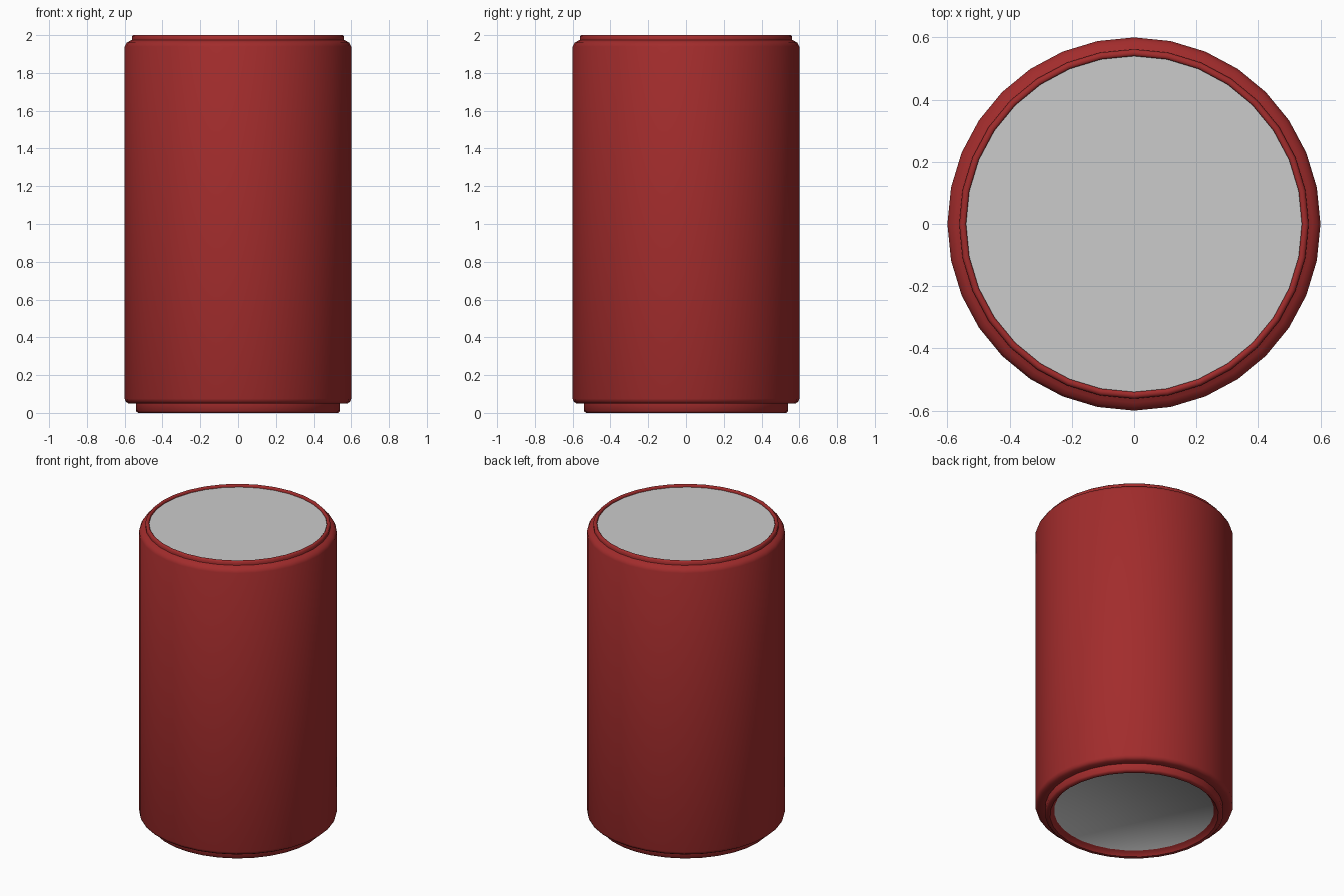
import bpy, math

if "Cube" in bpy.data.objects:
    bpy.data.objects.remove(bpy.data.objects["Cube"])

SIDES = 32

red = bpy.data.materials.new("red_paint")
red.diffuse_color = (0.36, 0.025, 0.025, 1)
red.use_nodes = True
red.node_tree.nodes["Principled BSDF"].inputs["Base Color"].default_value = red.diffuse_color


def lathe(name, profile, cap=False):
    """Spin (radius, z) points round z; optionally close the last ring."""
    verts, faces = [], []
    for r, z in profile:
        for i in range(SIDES):
            a = 2 * math.pi * i / SIDES
            verts.append((r * math.cos(a), r * math.sin(a), z))
    for k in range(len(profile) - 1):
        a, b = k * SIDES, (k + 1) * SIDES
        for i in range(SIDES):
            j = (i + 1) % SIDES
            faces.append((a + i, b + i, b + j, a + j))
    if cap:
        last = (len(profile) - 1) * SIDES
        faces.append(tuple(reversed(range(last, last + SIDES))))
    mesh = bpy.data.meshes.new(name)
    mesh.from_pydata(verts, [], faces)
    mesh.update()
    obj = bpy.data.objects.new(name, mesh)
    bpy.context.collection.objects.link(obj)
    return obj


# Painted shell: inner lip, top rim, shoulder, wall, undercut foot
shell = lathe("can_shell", [
    (0.54, 1.985), (0.54, 1.995), (0.545, 2.0), (0.555, 2.0), (0.562, 1.993),
    (0.562, 1.975), (0.575, 1.968), (0.59, 1.96), (0.60, 1.94),
    (0.60, 0.075), (0.595, 0.06), (0.58, 0.05), (0.54, 0.05),
    (0.54, 0.01), (0.53, 0.0), (0.51, 0.0)])
shell.data.materials.append(red)
bpy.context.view_layer.objects.active = shell
shell.select_set(True)
bpy.ops.object.shade_smooth_by_angle(angle=math.radians(50))

# Recessed base: red sloping wall with a softly shaded grey panel
base = lathe("can_base", [(0.51, 0.0), (0.485, 0.03)], cap=True)
base.data.materials.append(red)
base.data.materials.append(None)
base.data.polygons[-1].material_index = 1
for p in base.data.polygons:
    p.use_smooth = True

# Flat grey lid just below the rim
bpy.ops.mesh.primitive_circle_add(vertices=SIDES, radius=0.54, fill_type='NGON',
                                  location=(0, 0, 1.985))
bpy.context.object.name = "can_lid"
